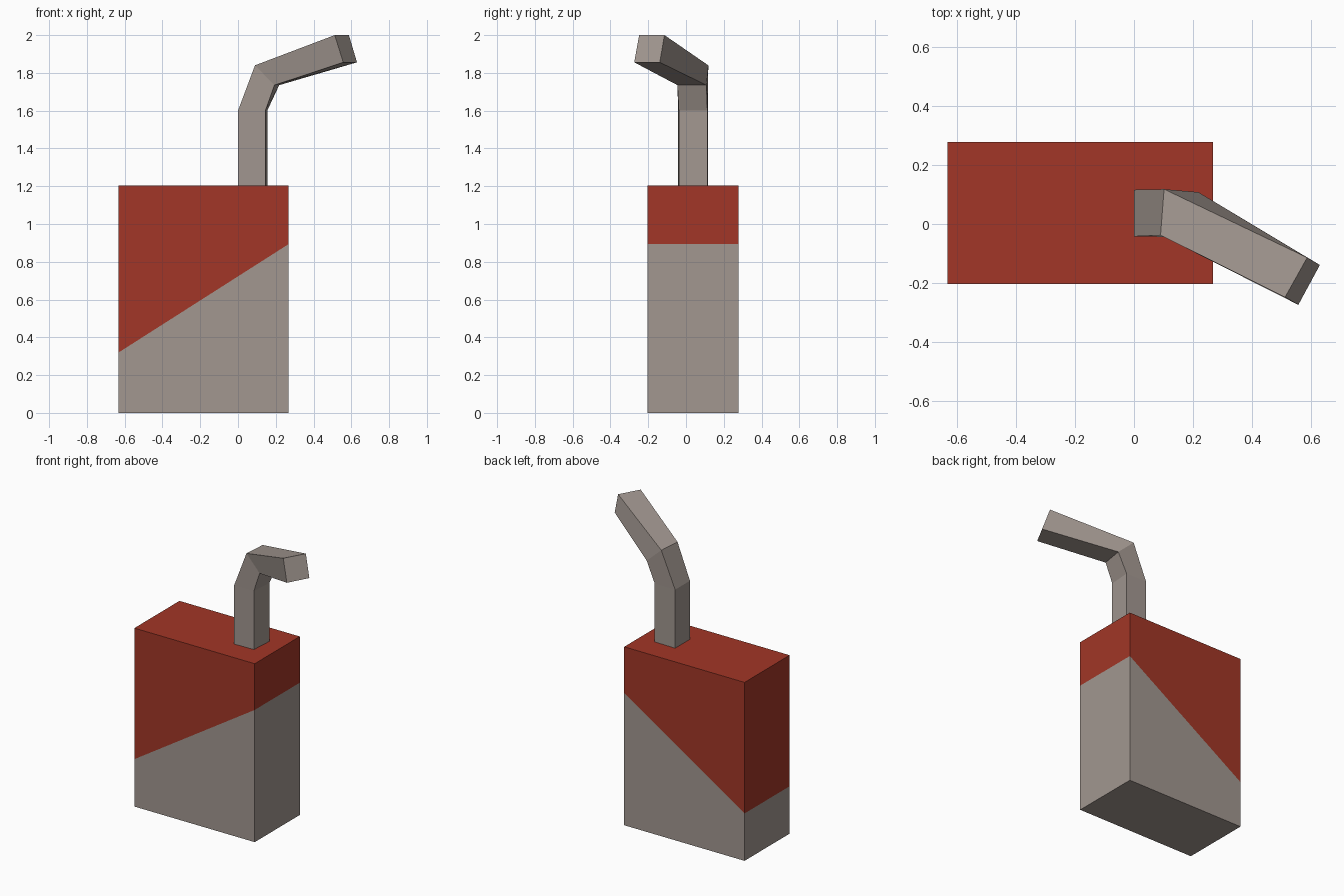
import bpy, bmesh
from mathutils import Vector

if "Cube" in bpy.data.objects:
    bpy.data.objects.remove(bpy.data.objects["Cube"])


def material(name, rgb):
    m = bpy.data.materials.new(name)
    m.diffuse_color = (*rgb, 1)
    m.use_nodes = True
    m.node_tree.nodes["Principled BSDF"].inputs["Base Color"].default_value = m.diffuse_color
    return m


RED = material("red", (0.36, 0.037, 0.02))
GREY = material("warm grey", (0.36, 0.31, 0.28))


def finish(name, bm, mats):
    bmesh.ops.recalc_face_normals(bm, faces=bm.faces)
    mesh = bpy.data.meshes.new(name)
    bm.to_mesh(mesh)
    bm.free()
    for m in mats:
        mesh.materials.append(m)
    obj = bpy.data.objects.new(name, mesh)
    bpy.context.collection.objects.link(obj)
    return obj


# Carton: a box cut by a slanted plane, red above and grey below
X0, X1, Y0, Y1, H = -0.632, 0.267, -0.203, 0.278, 1.205
Z_LEFT, Z_RIGHT = 0.32, 0.893
bm = bmesh.new()
bmesh.ops.create_cube(bm, size=1)
for v in bm.verts:
    v.co = ((X0 + X1) / 2 + v.co.x * (X1 - X0),
            (Y0 + Y1) / 2 + v.co.y * (Y1 - Y0),
            (v.co.z + 0.5) * H)
origin = Vector((X0, 0, Z_LEFT))
normal = Vector((Z_LEFT - Z_RIGHT, 0, X1 - X0)).normalized()
bmesh.ops.bisect_plane(bm, geom=bm.verts[:] + bm.edges[:] + bm.faces[:],
                       plane_co=origin, plane_no=normal)
for f in bm.faces:
    above = (f.calc_center_median() - origin).dot(normal) > 0
    f.material_index = 0 if above else 1
finish("carton", bm, [RED, GREY])

# Bent straw: square rings joined along the path
# each ring runs outer front, inner front, inner back, outer back
base = [(0.0, -0.042), (0.145, -0.038), (0.155, 0.113), (0.0, 0.116)]
rings = [
    [(x, y, 1.2) for x, y in base],
    [(x, y, 1.6) for x, y in base],
    [(0.09, -0.038, 1.84), (0.193, -0.045, 1.735),
     (0.218, 0.108, 1.735), (0.102, 0.118, 1.84)],
    [(0.512, -0.248, 2.0), (0.557, -0.274, 1.856),
     (0.63, -0.139, 1.856), (0.587, -0.114, 2.0)],
]
bm = bmesh.new()
loops = [[bm.verts.new(p) for p in ring] for ring in rings]
for a, b in zip(loops, loops[1:]):
    for i in range(4):
        j = (i + 1) % 4
        bm.faces.new((a[i], a[j], b[j], b[i]))
bm.faces.new(loops[0])
bm.faces.new(loops[-1])
finish("straw", bm, [GREY])
